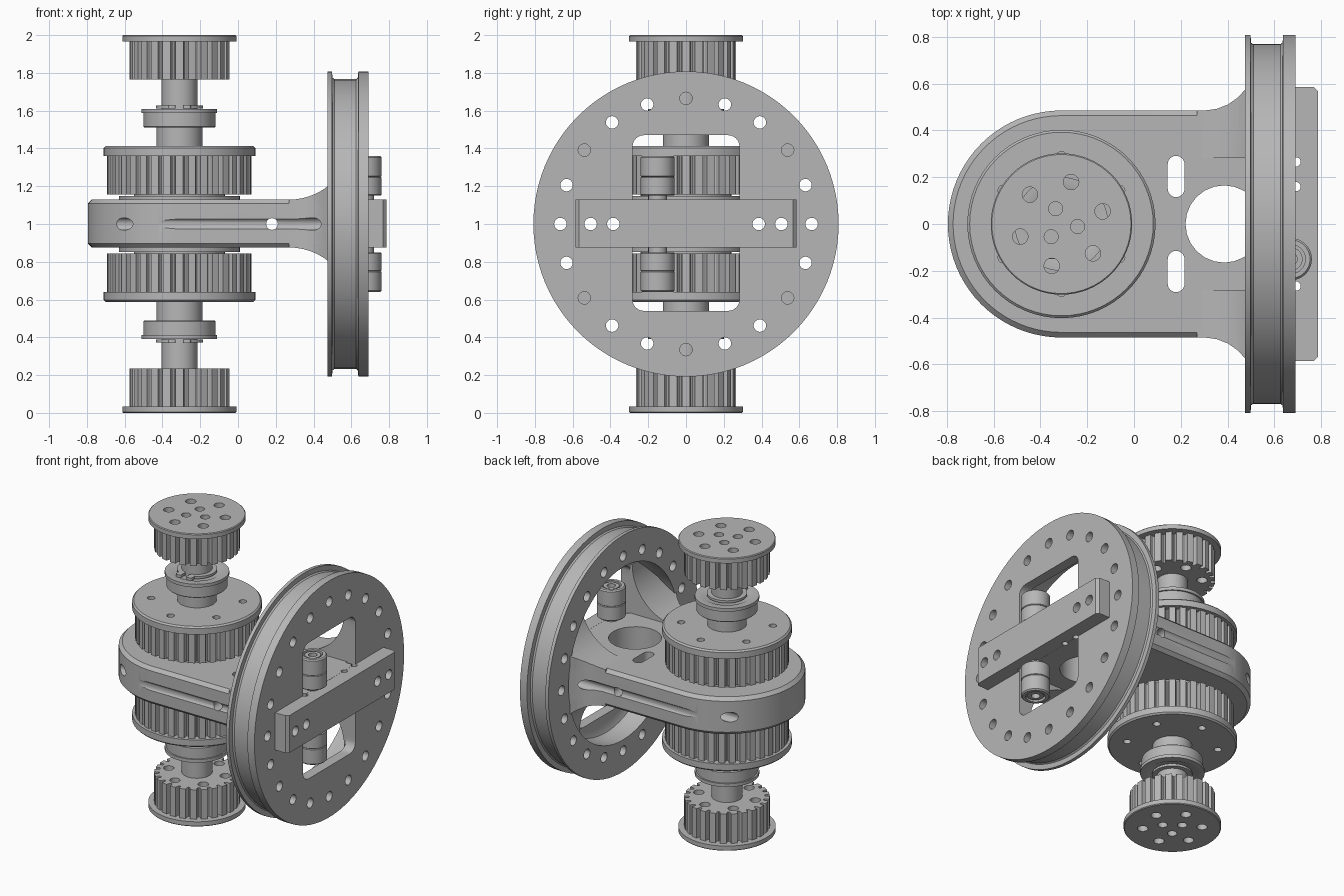
import bpy, bmesh, math
from math import sin, cos, pi, radians
from mathutils import Matrix, Vector

cube = bpy.data.objects.get("Cube")
if cube:
    bpy.data.objects.remove(cube)

GREY = (0.47, 0.47, 0.47, 1)
metal = bpy.data.materials.new("machined grey")
metal.use_nodes = True
metal.diffuse_color = GREY
metal.node_tree.nodes["Principled BSDF"].inputs["Base Color"].default_value = GREY

AXIS = -0.31          # x of the pulley axle
LOW, HIGH = 0.875, 1.13   # underside and top of the arm
UP_TO_X = Matrix(((0, 0, 1, 0), (1, 0, 0, 0), (0, 1, 0, 0), (0, 0, 0, 1)))
UP_TO_Y = Matrix(((1, 0, 0, 0), (0, 0, -1, 0), (0, 1, 0, 0), (0, 0, 0, 1)))


def finish(bm, name):
    bmesh.ops.remove_doubles(bm, verts=bm.verts, dist=1e-5)
    bmesh.ops.recalc_face_normals(bm, faces=bm.faces)
    mesh = bpy.data.meshes.new(name)
    bm.to_mesh(mesh)
    bm.free()
    mesh.materials.append(metal)
    ob = bpy.data.objects.new(name, mesh)
    bpy.context.scene.collection.objects.link(ob)
    smooth(ob)
    return ob


def smooth(ob):
    for p in ob.data.polygons:
        p.use_smooth = True
    ob.data.set_sharp_from_angle(angle=radians(28))


def lathe(name, profile, place=Matrix(), closed=False, n=64):
    """Revolve (radius, height) points around local z."""
    bm = bmesh.new()
    rings = [[bm.verts.new(place @ Vector((r * cos(2 * pi * i / n), r * sin(2 * pi * i / n), h)))
              for i in range(n)] for r, h in profile]
    pairs = list(zip(rings, rings[1:])) + ([(rings[-1], rings[0])] if closed else [])
    for a, b in pairs:
        for i in range(n):
            bm.faces.new((a[i], a[i - 1], b[i - 1], b[i]))
    return finish(bm, name)


def loft(name, layers, place=Matrix()):
    """Join outlines of equal length, each given as (points, height)."""
    bm = bmesh.new()
    rings = [[bm.verts.new(place @ Vector((x, y, h))) for x, y in pts] for pts, h in layers]
    for a, b in zip(rings, rings[1:]):
        for i in range(len(a)):
            bm.faces.new((a[i], a[i - 1], b[i - 1], b[i]))
    bm.faces.new(rings[0])
    bm.faces.new(rings[-1])
    return finish(bm, name)


def rods(radius, ends):
    """Cutter made of separate round rods between pairs of points."""
    bm = bmesh.new()
    for a, b in ends:
        a, b = Vector(a), Vector(b)
        turn = (b - a).to_track_quat('Z', 'Y').to_matrix().to_4x4()
        bmesh.ops.create_cone(bm, cap_ends=True, segments=20, radius1=radius, radius2=radius,
                              depth=(b - a).length, matrix=Matrix.Translation((a + b) / 2) @ turn)
    return finish(bm, "cutter")


def rounded(cx, cy, hx, hy, r):
    """Rounded rectangle outline."""
    pts = []
    for k, (sx, sy) in enumerate(((1, 1), (-1, 1), (-1, -1), (1, -1))):
        for j in range(7):
            t = pi / 2 * (k + j / 6)
            pts.append((cx + sx * (hx - r) + r * cos(t), cy + sy * (hy - r) + r * sin(t)))
    return pts


def cut(ob, *cutters, op='DIFFERENCE'):
    for c in cutters:
        c.hide_render = True
        m = ob.modifiers.new("cut", 'BOOLEAN')
        m.operation, m.solver, m.object = op, 'EXACT', c
        bpy.context.view_layer.update()
        dg = bpy.context.evaluated_depsgraph_get()
        mesh = bpy.data.meshes.new_from_object(ob.evaluated_get(dg))
        ob.modifiers.clear()
        ob.data = mesh
        bpy.data.objects.remove(c)
    smooth(ob)


def mirror_down(ob):
    """Copy an upper part to below the arm."""
    mesh = ob.data.copy()
    mesh.transform(Matrix.Translation((0, 0, 2)) @ Matrix.Scale(-1, 4, (0, 0, 1)))
    mesh.flip_normals()
    twin = bpy.data.objects.new("lower_" + ob.name, mesh)
    ob.name = "upper_" + ob.name
    bpy.context.scene.collection.objects.link(twin)


def circle_spots(radius, count, start):
    return [(AXIS + radius * cos(radians(start) + 2 * pi * i / count),
             radius * sin(radians(start) + 2 * pi * i / count)) for i in range(count)]


def toothed(name, radius, depth, teeth, z0, z1):
    pitch = 2 * pi / teeth
    shape = ((-0.3, 0), (-0.25, 0), (0.25, 0), (0.3, 0), (0.35, 0.8), (0.44, 1), (0.56, 1), (0.65, 0.8))
    pts = [(AXIS + (radius - depth * d) * cos(pitch * (i + f)), (radius - depth * d) * sin(pitch * (i + f)))
           for i in range(teeth) for f, d in shape]
    return loft(name, [(pts, z0), (pts, z1)])


axle = Matrix.Translation((AXIS, 0, 0))

# small end pulley with bolt circle
small = [toothed("small_pulley_teeth", 0.265, 0.033, 24, 1.765, 1.968),
         lathe("small_pulley_flange", [(0, 1.966), (0.302, 1.966), (0.302, 1.995), (0.297, 2), (0, 2)], axle)]
for part in small:
    cut(part, rods(0.033, [((x, y, 1.7), (x, y, 2.1)) for x, y in circle_spots(0.184, 6, 17)]),
        rods(0.03, [((x, y, 1.85), (x, y, 2.1)) for x, y in circle_spots(0.07, 3, -9)]))
    mirror_down(part)

# large pulley next to the arm
large = [toothed("large_pulley_teeth", 0.383, 0.033, 36, 1.155, 1.362),
         lathe("large_pulley_flange", [(0, 1.36), (0.402, 1.36), (0.402, 1.402), (0.392, 1.412), (0, 1.412)], axle)]
for part in large:
    cut(part, rods(0.024, [((x, y, 1.1), (x, y, 1.5)) for x, y in circle_spots(0.285, 6, 30)]))
    mirror_down(part)

# axle, spacer and bearing
mirror_down(lathe("axle", [(0, 1.1), (0.32, 1.1), (0.32, 1.148), (0.24, 1.148), (0.24, 1.16), (0.122, 1.16),
                           (0.122, 1.52), (0.095, 1.52), (0.095, 1.78), (0, 1.78)], axle))
mirror_down(lathe("bearing", [(0.1, 1.51), (0.185, 1.51), (0.19, 1.515), (0.19, 1.588), (0.2, 1.588),
                              (0.2, 1.61), (0.15, 1.61), (0.14, 1.605), (0.1, 1.605)], axle, closed=True))

# open retaining ring with two ears
ring = lathe("retaining_ring", [(0.09, 1.612), (0.125, 1.612), (0.125, 1.628), (0.09, 1.628)], axle, closed=True)
gap = rounded(AXIS, -0.11, 0.022, 0.05, 0.005)
cut(ring, loft("cutter", [(gap, 1.5), (gap, 1.7)]))
mirror_down(ring)
for s in (-1, 1):
    ear = rounded(AXIS + s * 0.04, -0.125, 0.02, 0.025, 0.012)
    mirror_down(loft("retaining_ring_ear", [(ear, 1.612), (ear, 1.63)]))


# arm outline: round end, straight sides, concave flare
def arm_outline(inset):
    half = [(AXIS + (0.485 - inset) * cos(t), (0.485 - inset) * sin(t))
            for t in (pi - pi / 2 * i / 20 for i in range(21))]
    half += [(0.3 + 0.215 * sin(t), 0.7 - inset - 0.215 * cos(t)) for t in (0.01, 0.25, 0.5, 0.75, 0.95)]
    half += [(0.5, 0.6 - inset), (0.625, 0.6 - inset)]
    half += [(0.625, 0.27), (0.688, 0.27)]
    return half + [(x, -y) for x, y in reversed(half[1:])]


arm = loft("arm", [(arm_outline(0.022), LOW), (arm_outline(0), LOW + 0.022),
                   (arm_outline(0), HIGH - 0.022), (arm_outline(0.022), HIGH)])

# curved webs joining the arm to the wheel
wide = arm_outline(0)
web = loft("arm_webs", [(wide, 0.5), (wide, 1.5)])
arc = [(0.27 + 0.335 * sin(pi / 2 * i / 14), 0.335 * (1 - cos(pi / 2 * i / 14))) for i in range(15)]
side = [(x, HIGH - 0.001 + h) for x, h in arc] + [(0.63, HIGH + 0.335)]
side += [(x, 2.005 - z) for x, z in reversed(side)]
cut(web, loft("cutter", [(side, -0.8), (side, 0.8)], UP_TO_Y), op='INTERSECT')
opening = rounded(0.5, 0, 0.4, 0.283, 0.02)
cut(web, loft("cutter", [(opening, 0.3), (opening, 1.7)]))

# grooved wheel with central window
wheel = lathe("wheel", [(0.59, 0.475), (0.808, 0.475), (0.808, 0.498), (0.775, 0.5), (0.768, 0.51),
                        (0.768, 0.625), (0.775, 0.635), (0.808, 0.637), (0.808, 0.69), (0, 0.69),
                        (0, 0.62), (0.54, 0.62), (0.575, 0.605), (0.59, 0.57)],
              Matrix.Translation((0, 0, 1)) @ UP_TO_X, closed=True, n=96)
window = rounded(0, 1.005, 0.283, 0.465, 0.06)
cut(wheel, loft("cutter", [(window, 0.4), (window, 0.9)], UP_TO_X),
    rods(0.033, [((0.3, 0.665 * cos(pi * i / 10), 1 + 0.665 * sin(pi * i / 10)),
                  (0.9, 0.665 * cos(pi * i / 10), 1 + 0.665 * sin(pi * i / 10))) for i in range(20)]))

# cross bar on the wheel face
bar_half = [(0.689, 0.585), (0.768, 0.585), (0.787, 0.566)]
bar_outline = bar_half + [(x, -y) for x, y in reversed(bar_half)]
bar = loft("cross_bar", [(bar_outline, LOW), (bar_outline, HIGH)])

# long bolt holes along x, and small upright holes
for part in (arm, web, wheel, bar):
    cut(part, rods(0.033, [((-1, y, 1), (1, y, 1)) for y in (-0.505, -0.385, 0.385, 0.505)]))
for part in (arm, bar):
    cut(part, rods(0.02, [((0.692, y, 0.5), (0.692, y, 1.5)) for y in (-0.265, 0.16, 0.265)]))

# arm lightening hole, slots and cross hole
cut(arm, rods(0.031, [((0.18, -0.7, 1), (0.18, 0.7, 1))]))
big = rounded(0.385, 0, 0.165, 0.165, 0.165)
cut(arm, loft("cutter", [(big, 0.5), (big, 1.5)]))
for s in (-1, 1):
    slot = rounded(0.18, s * 0.203, 0.036, 0.088, 0.0355)
    cut(arm, loft("cutter", [(slot, 0.5), (slot, 1.5)]))

# idler rollers
mirror_down(lathe("idler_roller", [(0, 1.12), (0.05, 1.12), (0.05, 1.15), (0.084, 1.15), (0.09, 1.156),
                                   (0.09, 1.246), (0.085, 1.25), (0.09, 1.254), (0.09, 1.352), (0.082, 1.36),
                                   (0.062, 1.36), (0.062, 1.34), (0.05, 1.34), (0.05, 1.355), (0.027, 1.355),
                                   (0.027, 1.31), (0, 1.31)], Matrix.Translation((0.67, -0.15, 0)), n=40))
